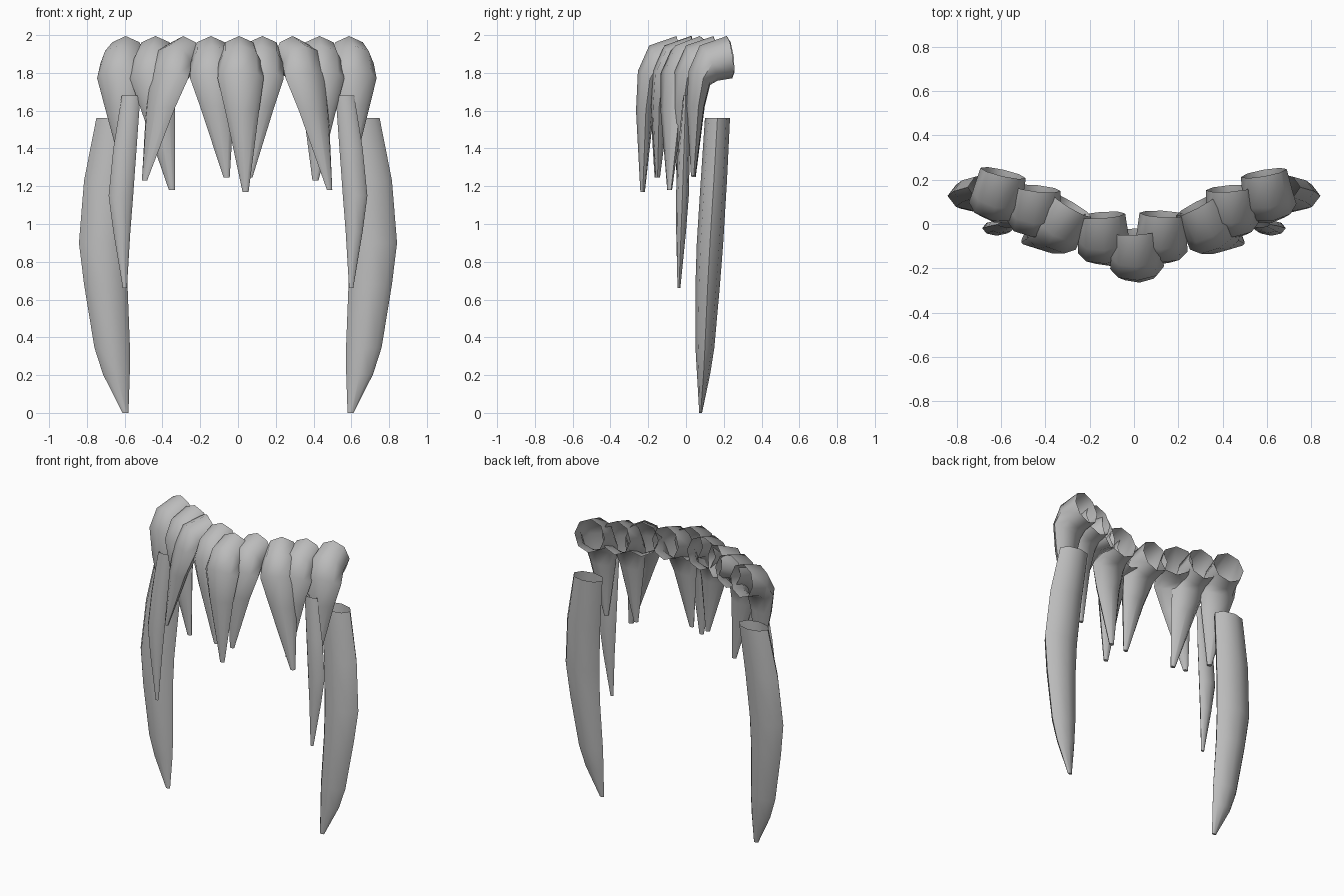
import bpy, bmesh, math
from mathutils import Vector, Matrix

if "Cube" in bpy.data.objects:
    bpy.data.objects.remove(bpy.data.objects["Cube"], do_unlink=True)

mat = bpy.data.materials.new("grey enamel")
mat.use_nodes = True
GREY = (0.5, 0.5, 0.5, 1)
mat.diffuse_color = GREY
mat.node_tree.nodes["Principled BSDF"].inputs["Base Color"].default_value = GREY

SIDES = 8


def ring(center, a, b):
    """Elliptical ring spanned by two half axes."""
    angles = [math.tau * k / SIDES for k in range(SIDES)]
    return [center + a * math.cos(t) + b * math.sin(t) for t in angles]


def loft(name, rings):
    """Hollow horn: skin the rings, leave the root open, close the tip."""
    bm = bmesh.new()
    loops = [[bm.verts.new(p) for p in r] for r in rings]
    for lo, hi in zip(loops, loops[1:]):
        for k in range(SIDES):
            n = (k + 1) % SIDES
            bm.faces.new((lo[k], lo[n], hi[n], hi[k]))
    bm.faces.new(loops[-1])
    bmesh.ops.recalc_face_normals(bm, faces=bm.faces)
    mesh = bpy.data.meshes.new(name)
    bm.to_mesh(mesh)
    bm.free()
    mesh.materials.append(mat)
    obj = bpy.data.objects.new(name, mesh)
    bpy.context.collection.objects.link(obj)
    bpy.ops.object.select_all(action='DESELECT')
    obj.select_set(True)
    bpy.context.view_layer.objects.active = obj
    bpy.ops.object.shade_smooth_by_angle(angle=math.radians(50))


# Tooth section: outer (y, z), inner (y, z), half width; y runs back from the tip
TOOTH = [
    ((.18, 1.995), (.21, 1.77), .105),
    ((.035, 1.945), (.13, 1.755), .115),
    ((-.025, 1.81), (.09, 1.73), .122),
    ((-.035, 1.6), (.06, 1.6), .09),
    ((-.012, 1.17), (.012, 1.17), .016),
]
BEND, TIP, REACH = 1.78, 1.17, .2


def tooth(name, root_x, root_y, yaw, tip_x, tip_z):
    turn = Matrix.Rotation(math.radians(yaw), 3, 'Z')
    lean = tip_x - root_x - (turn @ Vector((0, -REACH, 0))).x
    rings = []
    for outer, inner, half in TOOTH:
        o, i = Vector((0, *outer)), Vector((0, *inner))
        pts = []
        for p in ring((o + i) / 2, Vector((half, 0, 0)), (o - i) / 2):
            q = turn @ Vector((p.x, p.y - REACH, 0))
            drop = max(0, (BEND - p.z) / (BEND - TIP))
            z = p.z + drop * (tip_z - TIP)
            pts.append(Vector((root_x + q.x + lean * drop, root_y + q.y, z)))
        rings.append(pts)
    loft(name, rings)


# Row of teeth: opening x, y, yaw, tip x, tip z
tooth("right_back_tooth", -.59, .235, -13, -.59, 1.25)
tooth("right_side_tooth", -.435, .165, -6, -.35, 1.18)
tooth("right_front_tooth", -.28, .09, -31, -.495, 1.23)
tooth("right_middle_tooth", -.145, .045, 4, -.06, 1.245)
tooth("centre_tooth", .005, -.03, 3, .04, 1.17)
tooth("left_middle_tooth", .13, .05, -3, .06, 1.245)
tooth("left_front_tooth", .28, .09, 28, .485, 1.18)
tooth("left_side_tooth", .43, .165, 4, .41, 1.23)
tooth("left_back_tooth", .585, .235, 10, .59, 1.255)

# Tusk sections: z, inner x, outer x, front y, back y
LONG_TUSK = [
    (1.56, .53, .75, .10, .233),
    (1.23, .56, .815, .078, .217),
    (.9, .582, .842, .057, .197),
    (.68, .585, .815, .05, .18),
    (.345, .572, .76, .05, .15),
    (.205, .573, .715, .058, .128),
    (0, .58, .612, .07, .085),
]
SHORT_TUSK = [
    (1.68, .517, .615, -.015, .012),
    (1.4, .537, .66, -.042, .02),
    (1.15, .555, .685, -.053, .015),
    (.96, .57, .66, -.052, 0),
    (.66, .588, .61, -.045, -.03),
]


def tusk(name, sections, side):
    rings = []
    for z, x0, x1, y0, y1 in sections:
        rings.append(ring(Vector((side * (x0 + x1) / 2, (y0 + y1) / 2, z)),
                          Vector(((x1 - x0) / 2, 0, 0)),
                          Vector((0, (y1 - y0) / 2, 0))))
    loft(name, rings)


# Mirrored pairs of tusks
for label, side in (("left", 1), ("right", -1)):
    tusk(label + "_long_tusk", LONG_TUSK, side)
    tusk(label + "_short_tusk", SHORT_TUSK, side)
